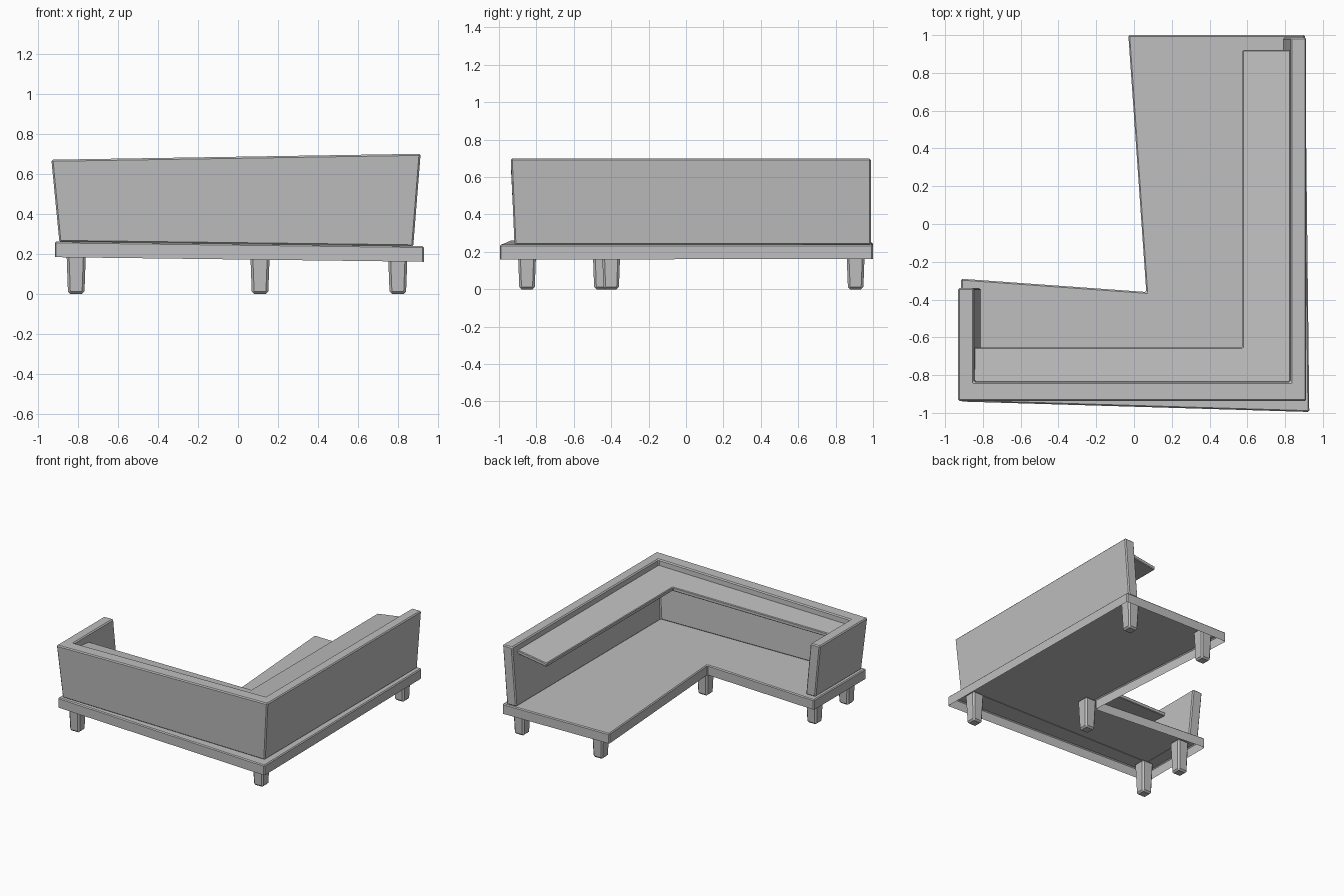
import bpy, bmesh, math

cube = bpy.data.objects.get("Cube")
if cube:
    bpy.data.objects.remove(cube, do_unlink=True)

# One plain grey for the whole sofa
grey = bpy.data.materials.new("light grey")
grey.use_nodes = True
grey.diffuse_color = (0.52, 0.52, 0.52, 1)
grey.node_tree.nodes["Principled BSDF"].inputs["Base Color"].default_value = grey.diffuse_color


def seat_z(x):
    return 0.25 - 0.0125 * x


def rim_z(x):
    return 0.685 + 0.016 * x


def loft(name, lower, upper, bevel, floor=True):
    """Join two matching outlines into a body, with a narrow edge bevel."""
    bm = bmesh.new()
    low = [bm.verts.new(p) for p in lower]
    top = [bm.verts.new(p) for p in upper]
    n = len(low)
    for i in range(n):
        j = (i + 1) % n
        bm.faces.new((low[i], low[j], top[j], top[i]))
    bm.faces.new(top)
    if floor:
        bm.faces.new(low[::-1])
    bmesh.ops.recalc_face_normals(bm, faces=bm.faces)
    mesh = bpy.data.meshes.new(name)
    bm.to_mesh(mesh)
    bm.free()
    mesh.materials.append(grey)
    ob = bpy.data.objects.new(name, mesh)
    bpy.context.collection.objects.link(ob)
    if bevel:
        mod = ob.modifiers.new("edge bevel", "BEVEL")
        mod.width = bevel
        mod.segments = 1
        mod.limit_method = "ANGLE"
        mod.angle_limit = math.radians(40)
    return ob


def lift(outline, height):
    return [(x, y, height(x)) for x, y in outline]


# L-shaped seat: a panel with a skirt, open underneath
seat = [(-0.915, -0.94), (0.928, -0.995), (0.905, 1.0), (-0.03, 1.0),
        (0.065, -0.36), (-0.915, -0.29)]
loft("seat", lift(seat, lambda x: seat_z(x) - 0.078), lift(seat, seat_z), 0.007, floor=False)


# Backrest wall around three sides, flaring outwards to the rim
def wall_outline(left, right, front, thick):
    return [(left, front), (right, front), (right, 0.988),
            (right - thick, 0.988), (right - thick, front + 0.1),
            (left + thick, front + 0.1), (left + thick, -0.34), (left, -0.34)]


loft("backrest_wall",
     lift(wall_outline(-0.892, 0.875, -0.917, 0.084), lambda x: seat_z(x) - 0.002),
     lift(wall_outline(-0.932, 0.912, -0.937, 0.084), rim_z), 0.008)

# Ledge inside the wall, sloping down towards the seat
ledge = [(-0.85, -0.845), (0.835, -0.845), (0.835, 0.92),
         (0.575, 0.92), (0.575, -0.655), (-0.85, -0.655)]
drops = [0.045, 0.045, 0.045, 0.08, 0.08, 0.06]
ledge_top = [(x, y, rim_z(x) - d) for (x, y), d in zip(ledge, drops)]
loft("backrest_ledge", [(x, y, z - 0.03) for x, y, z in ledge_top], ledge_top, 0.005)


# Six tapered legs
def square(x, y, half, z):
    return [(x + sx * half, y + sy * half, z)
            for sx, sy in ((-1, -1), (1, -1), (1, 1), (-1, 1))]


legs = {"front_right_leg": (-0.808, -0.85), "front_left_leg": (0.798, -0.85),
        "inner_leg": (0.11, -0.40), "side_right_leg": (-0.808, -0.45),
        "back_left_leg": (0.798, 0.907), "back_right_leg": (0.11, 0.907)}
for name, (x, y) in legs.items():
    loft(name, square(x, y, 0.041, 0), square(x, y, 0.05, seat_z(x) - 0.004), 0.012)
